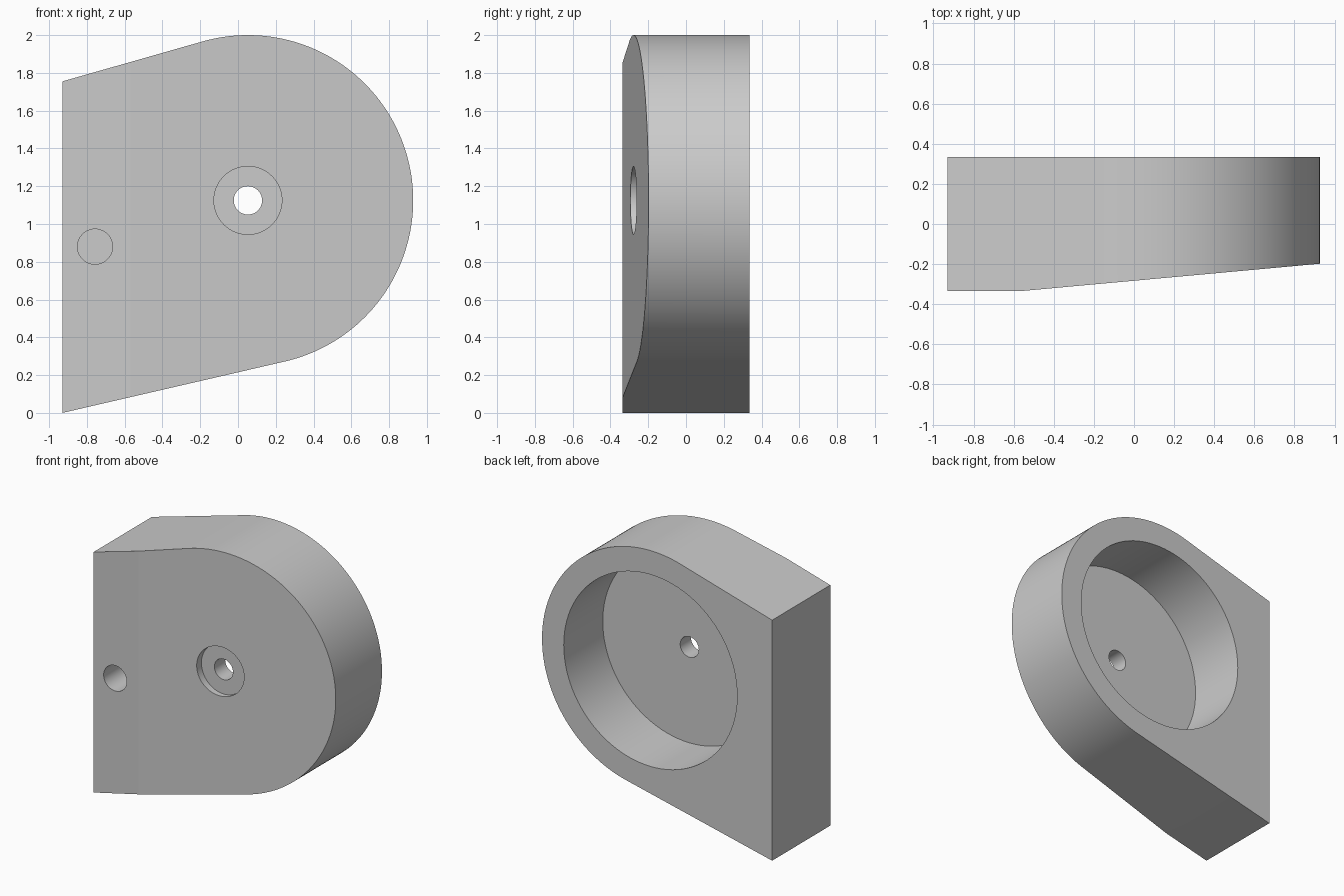
import bpy, bmesh, math
from mathutils import Matrix, Vector

if "Cube" in bpy.data.objects:
    bpy.data.objects.remove(bpy.data.objects["Cube"])

CX, CZ, R = 0.0525, 1.125, 0.875      # rounded end
LEFT, TOP = -0.93, 1.755              # straight edge
FRONT, BACK = -0.335, 0.335

grey = bpy.data.materials.new("plain grey")
grey.use_nodes = True
grey.diffuse_color = (0.6, 0.6, 0.6, 1)
grey.node_tree.nodes["Principled BSDF"].inputs["Base Color"].default_value = (0.6, 0.6, 0.6, 1)


def make_object(name, bm):
    bmesh.ops.recalc_face_normals(bm, faces=bm.faces)
    mesh = bpy.data.meshes.new(name)
    bm.to_mesh(mesh)
    bm.free()
    mesh.materials.append(grey)
    obj = bpy.data.objects.new(name, mesh)
    bpy.context.collection.objects.link(obj)
    return obj


def tangent_angle(z, side):
    """Angle on the rounded end where the line from the straight edge touches it."""
    dx, dz = LEFT - CX, z - CZ
    return math.atan2(dz, dx) + side * math.acos(R / math.hypot(dx, dz))


# Body: straight edge, two tangent sides and a rounded end
a0, a1 = tangent_angle(0, 1), tangent_angle(TOP, -1)
steps = 96
outline = [(LEFT, 0)]
for i in range(steps + 1):
    a = a0 + (a1 - a0) * i / steps
    outline.append((CX + R * math.cos(a), CZ + R * math.sin(a)))
outline.append((LEFT, TOP))

bm = bmesh.new()
face = bm.faces.new([bm.verts.new((x, BACK, z)) for x, z in outline])
ext = bmesh.ops.extrude_face_region(bm, geom=[face])
bmesh.ops.translate(bm, vec=(0, FRONT - BACK, 0),
                    verts=[v for v in ext["geom"] if isinstance(v, bmesh.types.BMVert)])

# Sloping front face
slope = Vector((1.4975, 0.137, 0))
cut = bmesh.ops.bisect_plane(bm, geom=bm.verts[:] + bm.edges[:] + bm.faces[:],
                             plane_co=(-0.57, FRONT, 0),
                             plane_no=(slope.y, -slope.x, 0), clear_outer=True)
bmesh.ops.holes_fill(bm, edges=[e for e in bm.edges if e.is_boundary])
body = make_object("housing_body", bm)


def bore(name, x, z, radius, y0, y1, segments):
    """Cut a round hole along y into the body."""
    cb = bmesh.new()
    place = Matrix.Translation((x, (y0 + y1) / 2, z)) @ Matrix.Rotation(math.pi / 2, 4, "X")
    bmesh.ops.create_cone(cb, cap_ends=True, segments=segments, radius1=radius,
                          radius2=radius, depth=y1 - y0, matrix=place)
    cutter = make_object(name, cb)
    cutter.hide_render = True
    mod = body.modifiers.new(name, "BOOLEAN")
    mod.operation, mod.solver, mod.object = "DIFFERENCE", "EXACT", cutter
    bpy.context.view_layer.objects.active = body
    bpy.ops.object.modifier_apply(modifier=name)
    bpy.data.objects.remove(cutter)


bore("back_recess", CX, CZ, 0.70, -0.115, 0.5, 96)
bore("front_counterbore", CX, CZ, 0.18, -0.5, -0.24, 64)
bore("centre_hole", CX, CZ, 0.075, -0.6, 0.6, 48)
bore("side_blind_hole", -0.757, 0.88, 0.093, -0.5, 0.115, 48)

bpy.ops.object.select_all(action="DESELECT")
body.select_set(True)
bpy.context.view_layer.objects.active = body
bpy.ops.object.shade_smooth_by_angle(angle=math.radians(25))
# Keep the shallow bend and the flat faces crisp
for e in body.data.edges:
    a, b = (body.data.vertices[i].co for i in e.vertices)
    if abs(a.x + 0.57) < 0.005 and abs(b.x + 0.57) < 0.005 and max(a.y, b.y) < -0.33:
        e.use_edge_sharp = True
